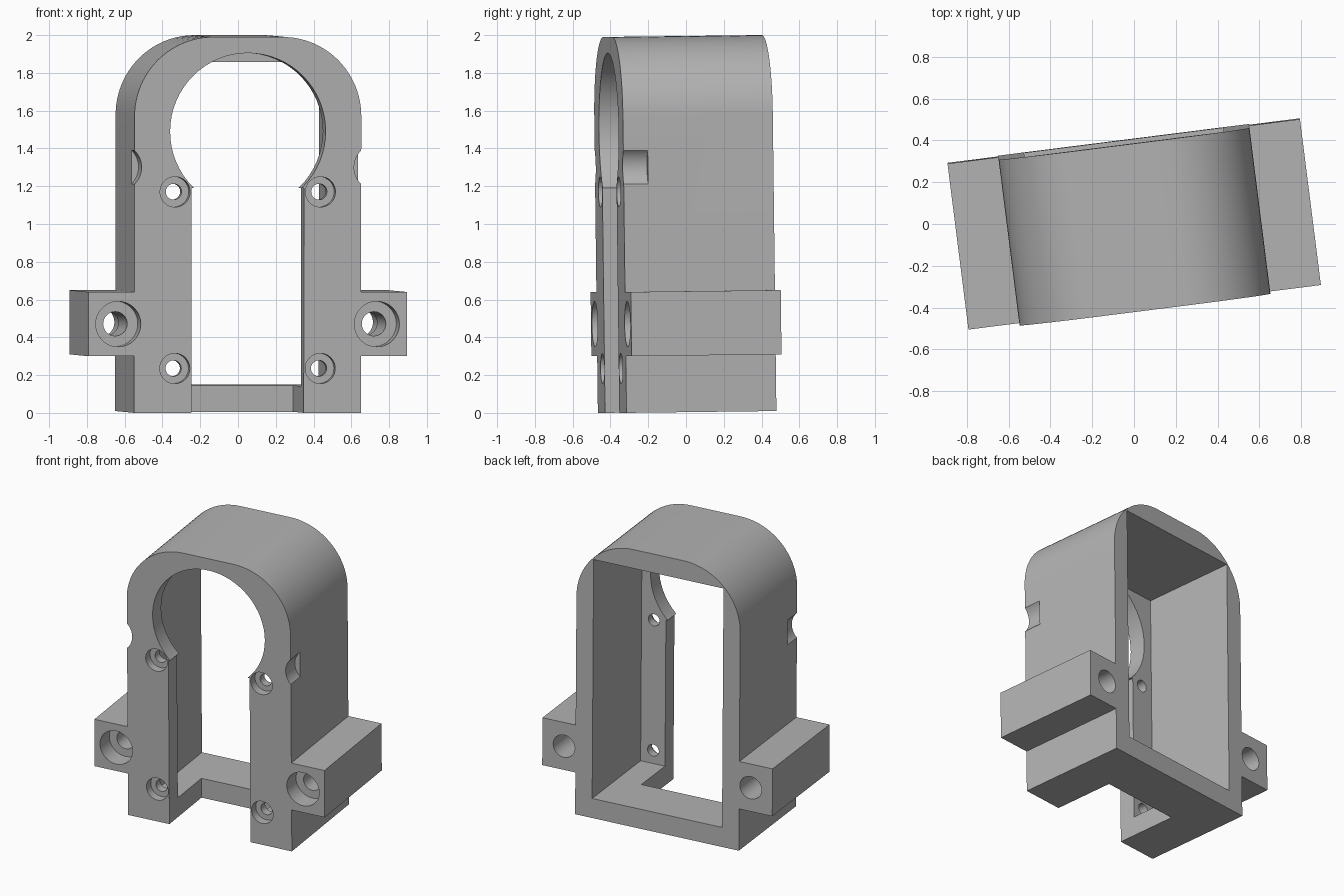
import bpy, bmesh, math
from mathutils import Matrix, Vector

cube = bpy.data.objects.get("Cube")
if cube:
    bpy.data.objects.remove(cube, do_unlink=True)

FRONT, BACK, WALL = -0.4, 0.4, 0.12
HALF, TOP, FILLET = 0.605, 1.99, 0.42


def prism(name, outline, y0, y1):
    """Extrude an x-z outline from y0 to y1."""
    bm = bmesh.new()
    face = bm.faces.new([bm.verts.new((x, y0, z)) for x, z in outline])
    ext = bmesh.ops.extrude_face_region(bm, geom=[face])
    verts = [v for v in ext["geom"] if isinstance(v, bmesh.types.BMVert)]
    bmesh.ops.translate(bm, verts=verts, vec=(0, y1 - y0, 0))
    bmesh.ops.recalc_face_normals(bm, faces=bm.faces)
    mesh = bpy.data.meshes.new(name)
    bm.to_mesh(mesh)
    bm.free()
    obj = bpy.data.objects.new(name, mesh)
    bpy.context.collection.objects.link(obj)
    return obj


def arc(cx, cz, r, start, end, steps):
    angles = [math.radians(start + (end - start) * i / steps) for i in range(steps + 1)]
    return [(cx + r * math.cos(a), cz + r * math.sin(a)) for a in angles]


def rect(x0, x1, z0, z1):
    return [(x0, z0), (x1, z0), (x1, z1), (x0, z1)]


def circle(cx, cz, r):
    return arc(cx, cz, r, 0, 360, 64)[:-1]


# Arched body and side ears as one outline, mirrored left to right
right = [(HALF, 0), (HALF, 0.30), (0.85, 0.30), (0.85, 0.64), (HALF, 0.64)]
right += arc(HALF - FILLET, TOP - FILLET, FILLET, 0, 90, 24)
outline = right + [(-x, z) for x, z in reversed(right)]
housing = prism("housing", outline, FRONT, BACK)

# Cavity open at the back, round front opening, front slot and floor notch
out = FRONT - 0.1
inner = FRONT + WALL
cuts = [
    (rect(-0.48, 0.48, 0.14, 1.855), inner, BACK + 0.1),
    (circle(0, 1.49, 0.415), out, inner),
    (rect(-0.30, 0.30, -0.1, 1.19), out, FRONT + 0.45),
]
for s in (-1, 1):
    # Ear bolt holes, counterbored in front, wider at the back
    cuts += [
        (circle(s * 0.69, 0.47, 0.12), out, FRONT + 0.13),
        (circle(s * 0.69, 0.47, 0.064), out, BACK + 0.1),
        (circle(s * 0.69, 0.47, 0.08), 0.1, BACK + 0.1),
        # Screw-head clearance scoops on the sides
        (circle(s * 0.69, 1.30, 0.123), out, FRONT + 0.13),
    ]
    # Counterbored screw holes in the front legs
    for z in (0.235, 1.17):
        cuts += [
            (circle(s * 0.388, z, 0.08), out, FRONT + 0.06),
            (circle(s * 0.388, z, 0.042), out, inner + 0.05),
        ]

bpy.context.view_layer.objects.active = housing
for shape, y0, y1 in cuts:
    cutter = prism("cutter", shape, y0, y1)
    cutter.hide_render = True
    mod = housing.modifiers.new("cut", "BOOLEAN")
    mod.operation = "DIFFERENCE"
    mod.solver = "EXACT"
    mod.object = cutter
    bpy.ops.object.modifier_apply(modifier=mod.name)
    bpy.data.objects.remove(cutter, do_unlink=True)

# Slight turn and tilt of the whole part
turn = Matrix.Rotation(math.radians(7.2), 4, "Z") @ Matrix.Rotation(math.radians(0.7), 4, "X")
housing.data.transform(Matrix.Translation(Vector((0, 0.006, 0.005))) @ turn)

# Single grey material
grey = bpy.data.materials.new("plain grey")
grey.use_nodes = True
colour = (0.45, 0.45, 0.45, 1)
grey.diffuse_color = colour
grey.node_tree.nodes["Principled BSDF"].inputs["Base Color"].default_value = colour
housing.data.materials.clear()
housing.data.materials.append(grey)

bpy.ops.object.select_all(action="DESELECT")
housing.select_set(True)
bpy.ops.object.shade_smooth_by_angle(angle=math.radians(30))
